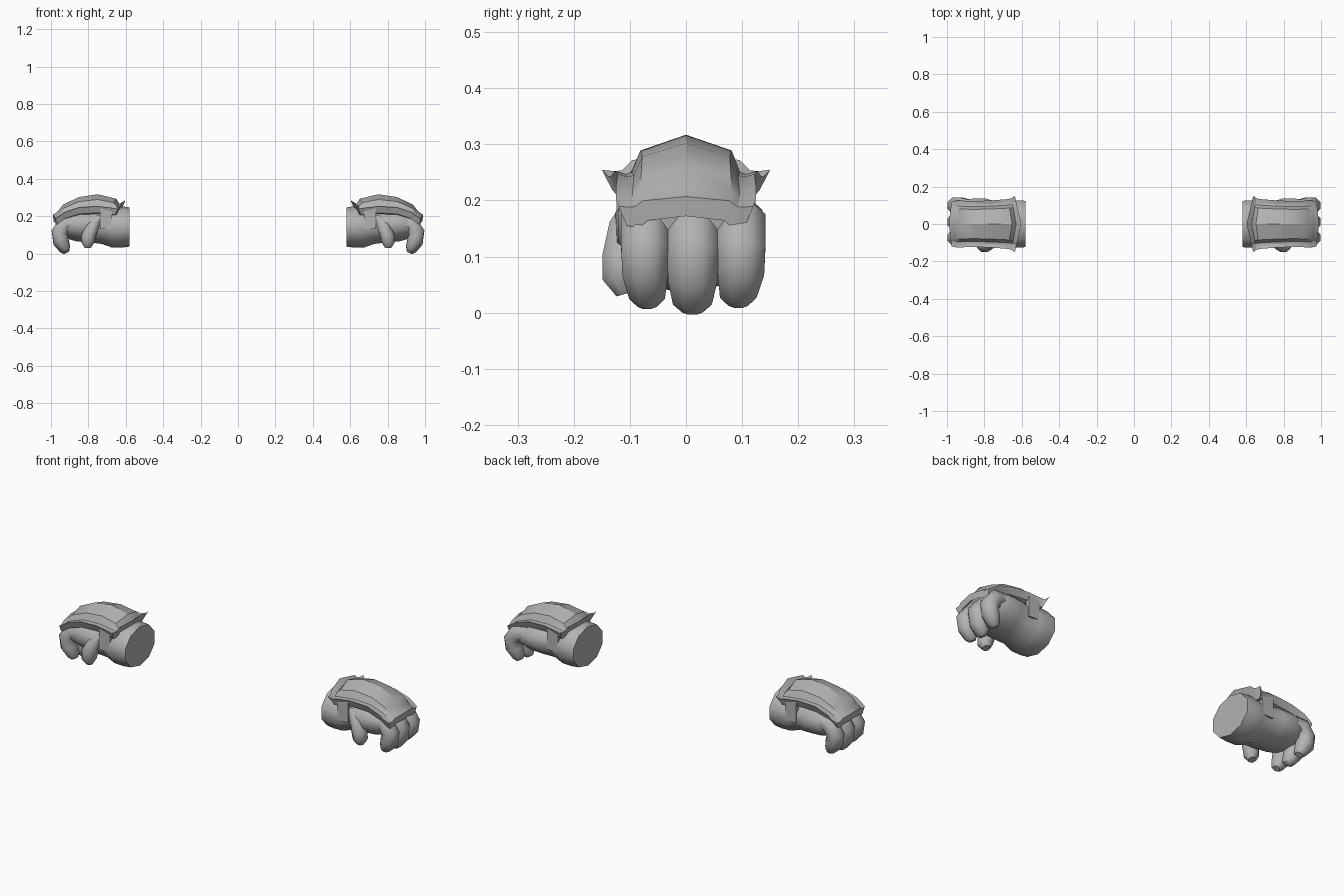
import bpy, bmesh, math
from mathutils import Vector, Matrix

cube = bpy.data.objects.get("Cube")
if cube:
    bpy.data.objects.remove(cube, do_unlink=True)

GREY = (0.45, 0.45, 0.45, 1)
mat = bpy.data.materials.new("plain_grey")
mat.use_nodes = True
mat.diffuse_color = GREY
bsdf = mat.node_tree.nodes["Principled BSDF"]
bsdf.inputs["Base Color"].default_value = GREY
bsdf.inputs["Roughness"].default_value = 0.7


def finish(bm, name, angle):
    """Turn a bmesh into a shaded object mirrored to the other hand."""
    bmesh.ops.recalc_face_normals(bm, faces=bm.faces)
    mesh = bpy.data.meshes.new(name)
    bm.to_mesh(mesh)
    bm.free()
    mesh.materials.append(mat)
    ob = bpy.data.objects.new(name, mesh)
    bpy.context.collection.objects.link(ob)
    bpy.ops.object.select_all(action='DESELECT')
    ob.select_set(True)
    bpy.context.view_layer.objects.active = ob
    bpy.ops.object.shade_smooth_by_angle(angle=math.radians(angle))
    ob.modifiers.new("other_hand", 'MIRROR').use_mirror_merge = False
    return ob


def tube(name, path, side, sides=10):
    """Loft ellipses along a path of (x, y, z, side radius, other radius)."""
    bm = bmesh.new()
    side = Vector(side)
    pts = [Vector(p[:3]) for p in path]
    rings = []
    for i, p in enumerate(path):
        t = (pts[min(i + 1, len(pts) - 1)] - pts[max(i - 1, 0)]).normalized()
        n = t.cross(side).normalized()
        ring = []
        for k in range(sides):
            a = math.tau * (k + 0.5) / sides
            ring.append(bm.verts.new(pts[i] + side * p[3] * math.cos(a) + n * p[4] * math.sin(a)))
        rings.append(ring)
    for a, b in zip(rings, rings[1:]):
        for k in range(sides):
            j = (k + 1) % sides
            bm.faces.new((a[k], a[j], b[j], b[k]))
    bm.faces.new(rings[0])
    bm.faces.new(rings[-1])
    return finish(bm, name, 50)


# Wrist and palm in one smooth sleeve
tube("wrist_and_palm", [
    (0.58, 0, 0.142, 0.13, 0.105),
    (0.62, 0, 0.142, 0.133, 0.11),
    (0.67, 0, 0.143, 0.133, 0.11),
    (0.72, 0, 0.148, 0.118, 0.097),
    (0.79, 0.005, 0.152, 0.137, 0.092),
    (0.86, 0.008, 0.155, 0.135, 0.09),
    (0.92, 0.008, 0.155, 0.122, 0.075),
    (0.955, 0.008, 0.15, 0.1, 0.05)], (0, 1, 0))

# Three curled fingers
for name, y, lift, width in (("front_finger", -0.073, 0.01, 0.046),
                             ("middle_finger", 0.012, 0, 0.05),
                             ("back_finger", 0.098, 0.012, 0.047)):
    tube(name, [
        (0.85, y * 0.9, 0.175, width * 0.8, 0.04),
        (0.925, y, 0.16, width, 0.047),
        (0.955, y, 0.115, width, 0.046),
        (0.947, y, 0.06 + lift, width * 0.95, 0.045),
        (0.925, y * 0.95, 0.02 + lift, width * 0.75, 0.032),
        (0.917, y * 0.95, 0.003 + lift, width * 0.4, 0.017)], (0, 1, 0), 8)

# Thumb hanging on the front side
tube("thumb", [
    (0.74, -0.08, 0.19, 0.035, 0.035),
    (0.775, -0.103, 0.15, 0.04, 0.038),
    (0.797, -0.112, 0.1, 0.042, 0.04),
    (0.803, -0.114, 0.062, 0.038, 0.038),
    (0.803, -0.106, 0.034, 0.02, 0.02)], (1, 0, 0), 8)

# Flat tabs holding the plate to the sleeve
for name, s in (("front_tab", -1), ("back_tab", 1)):
    bm = bmesh.new()
    bmesh.ops.create_cube(bm, size=1, matrix=Matrix.Translation((0.705, s * 0.113, 0.185))
                          @ Matrix.Diagonal((0.065, 0.022, 0.11, 1)))
    finish(bm, name, 30)

# Armour plate: cross-sections as (edge x, middle x, half width, rim z, ridge z)
stations = [
    (0.637, 0.602, 0.150, 0.252, 0.285),
    (0.655, 0.630, 0.138, 0.240, 0.262),
    (0.672, 0.652, 0.133, 0.240, 0.293),
    (0.750, 0.750, 0.127, 0.247, 0.317),
    (0.850, 0.850, 0.122, 0.242, 0.302),
    (0.925, 0.935, 0.125, 0.218, 0.262),
    (0.950, 0.963, 0.125, 0.202, 0.226),
    (0.975, 0.990, 0.120, 0.188, 0.207)]
# Half section as (share of width, share of rise): rim, gutter, shoulder, ridge
half = [(1, 0.08), (0.85, 0), (0.76, 0.05), (0.64, 0.6), (0, 1)]
section = [(-w, h) for w, h in half] + half[-2::-1]

bm = bmesh.new()
tops, unders = [], []
for i, (xe, xm, w, zr, zt) in enumerate(stations):
    tuck = 0.015 if i == 0 else -0.004 if i == len(stations) - 1 else 0
    top, under = [], []
    for f, h in section:
        x = xm + (xe - xm) * abs(f)
        z = zr + (zt - zr) * h
        top.append(bm.verts.new((x, w * f, z)))
        under.append(bm.verts.new((x + tuck, w * f * 0.88, z - 0.035)))
    tops.append(top)
    unders.append(under)


def skin(a, b):
    for k in range(len(a) - 1):
        bm.faces.new((a[k], a[k + 1], b[k + 1], b[k]))


for rows in (tops, unders):
    for a, b in zip(rows, rows[1:]):
        skin(a, b)
skin(tops[0], unders[0])
skin(tops[-1], unders[-1])
for k in (0, -1):
    skin([r[k] for r in tops], [r[k] for r in unders])
finish(bm, "armour_plate", 28)
